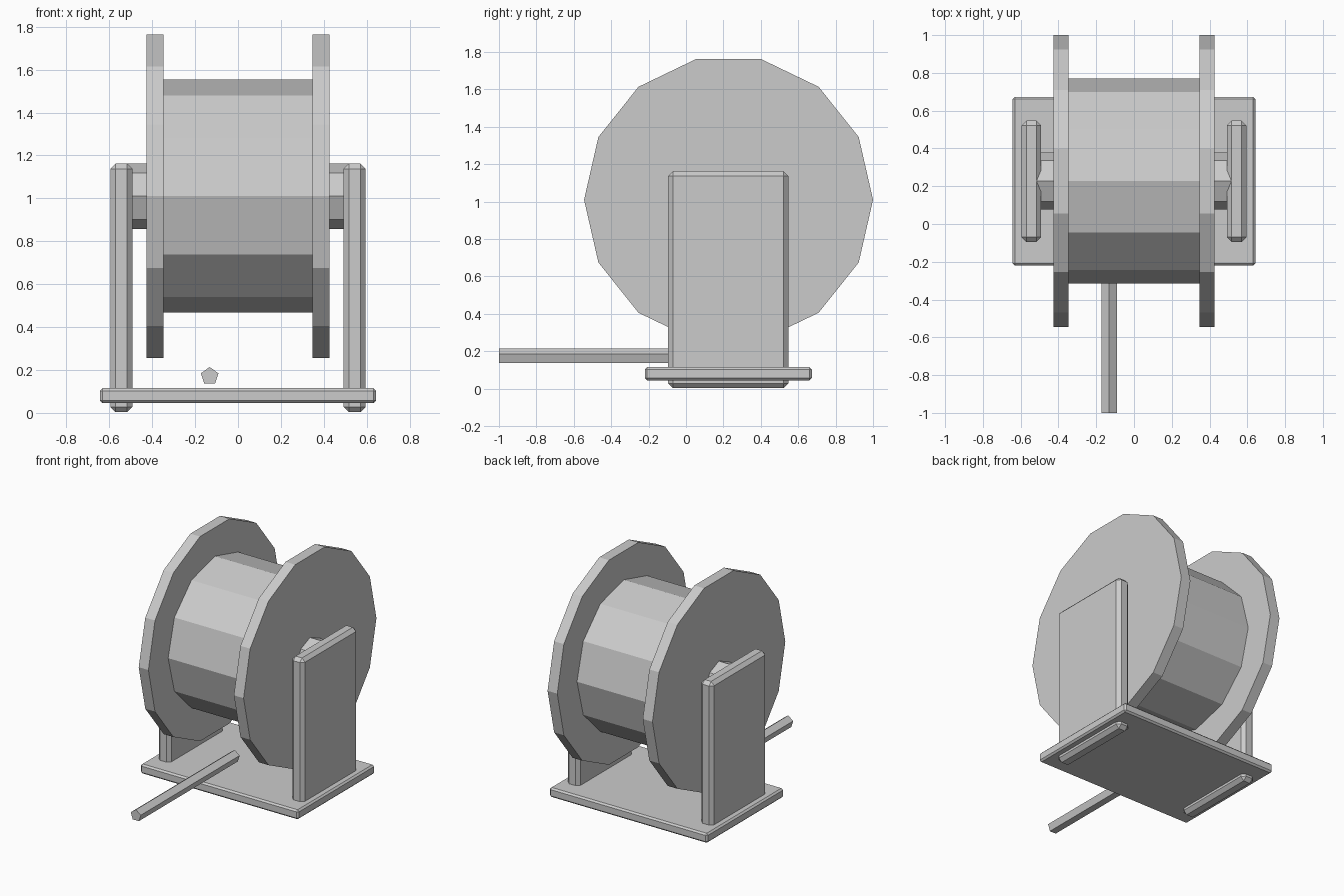
import bpy
from math import pi

if "Cube" in bpy.data.objects:
    bpy.data.objects.remove(bpy.data.objects["Cube"])

AXIS_Y, AXIS_Z = 0.2275, 1.01   # centre line of the reel


def box(name, x, y, z, bevel):
    """Bevelled block from (min, max) ranges."""
    bpy.ops.mesh.primitive_cube_add(
        size=1, location=[(a + b) / 2 for a, b in (x, y, z)])
    ob = bpy.context.object
    ob.name = name
    ob.scale = [b - a for a, b in (x, y, z)]
    bpy.ops.object.transform_apply(location=False, rotation=False, scale=True)
    mod = ob.modifiers.new("bevel", 'BEVEL')
    mod.width, mod.segments = bevel, 1
    return ob


def prism(name, sides, radius, length, location, rotation):
    """Flat-sided cylinder."""
    bpy.ops.mesh.primitive_cylinder_add(
        vertices=sides, radius=radius, depth=length,
        location=location, rotation=rotation)
    bpy.context.object.name = name


def reel_part(name, sides, radius, x0, x1):
    """Cylinder on the reel's x axis."""
    prism(name, sides, radius, x1 - x0,
          ((x0 + x1) / 2, AXIS_Y, AXIS_Z), (0, pi / 2, 0))


# Stand: base plate and two upright supports passing through it
box("base_plate", (-0.643, 0.643), (-0.22, 0.673), (0.045, 0.115), 0.012)
for side, s in (("left", -1), ("right", 1)):
    xs = sorted((s * 0.492, s * 0.595))
    box(side + "_support", xs, (-0.095, 0.547), (0.003, 1.163), 0.025)
    # Reel end disc
    xs = sorted((s * 0.348, s * 0.427))
    reel_part(side + "_flange", 14, 0.7725, *xs)

# Winding drum and axle
reel_part("drum", 12, 0.543, -0.352, 0.352)
reel_part("axle", 8, 0.152, -0.55, 0.55)

# Loose end of the cable leaving at the front
prism("cable_end", 5, 0.043, 1.15, (-0.132, -0.425, 0.171), (pi / 2, 0, 0))
